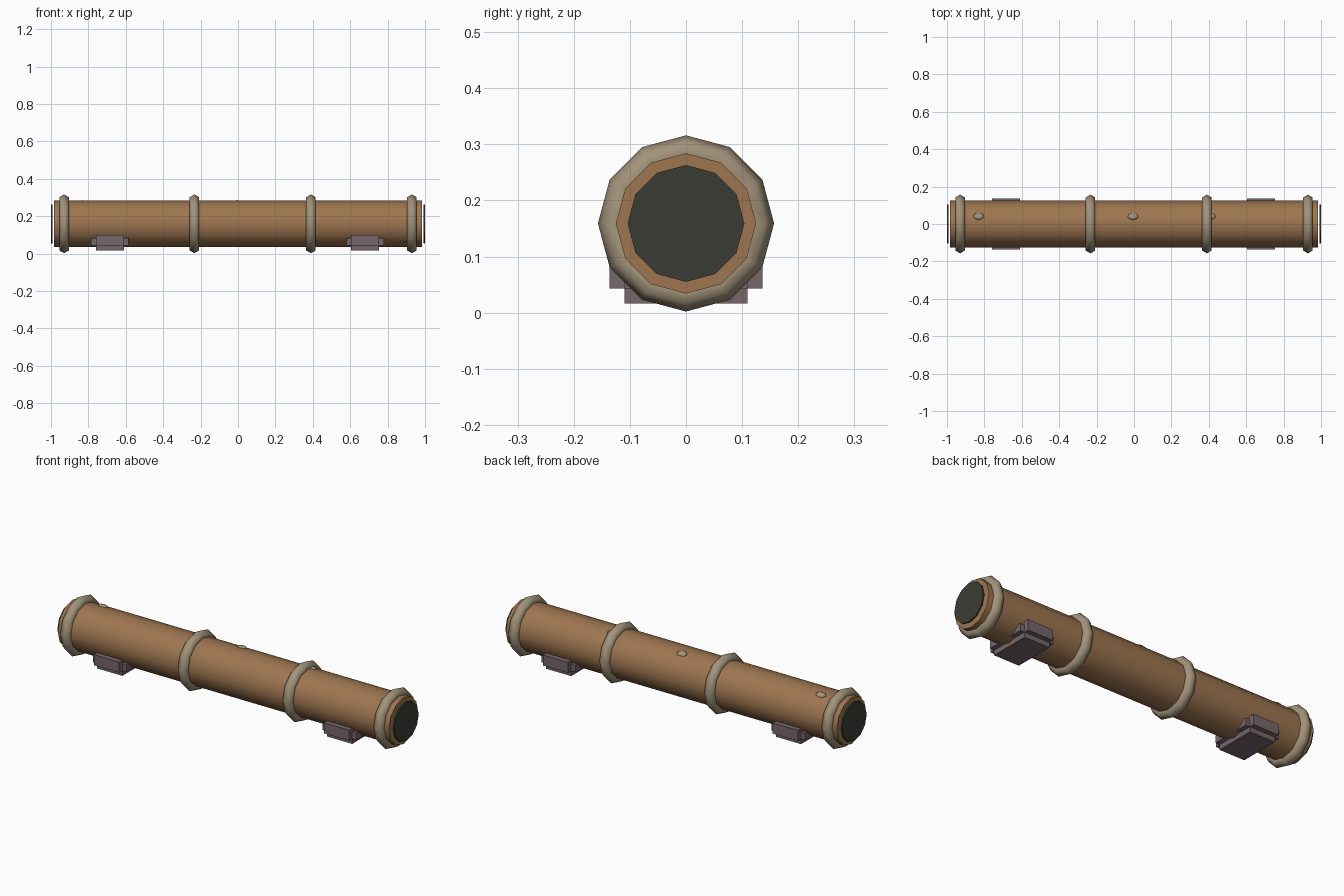
import bpy
import math
from mathutils import Vector

old = bpy.data.objects.get("Cube")
if old:
    bpy.data.objects.remove(old, do_unlink=True)

AXIS_Z = 0.159
ALONG_X = (0, math.pi / 2, 0)


def material(name, rgb):
    mat = bpy.data.materials.new(name)
    mat.use_nodes = True
    mat.diffuse_color = (*rgb, 1)
    mat.node_tree.nodes["Principled BSDF"].inputs["Base Color"].default_value = (*rgb, 1)
    return mat


wood = material("warm brown wood", (0.34, 0.18, 0.08))
tan = material("tan rope", (0.36, 0.29, 0.195))
dark = material("dark end", (0.045, 0.046, 0.036))
stone = material("mauve grey foot", (0.18, 0.135, 0.145))


def finish(name, mat, smooth_angle=None):
    obj = bpy.context.object
    obj.name = name
    obj.data.materials.append(mat)
    bpy.ops.object.transform_apply(location=False, rotation=True, scale=True)
    if smooth_angle:
        bpy.ops.object.shade_smooth_by_angle(angle=math.radians(smooth_angle))
    return obj


def rod(name, x, radius, depth, mat):
    bpy.ops.mesh.primitive_cylinder_add(vertices=12, radius=radius, depth=depth,
                                        location=(x, 0, AXIS_Z), rotation=ALONG_X)
    return finish(name, mat, 40)


def block(name, low, high, mat):
    low, high = Vector(low), Vector(high)
    bpy.ops.mesh.primitive_cube_add(size=1, location=(low + high) / 2)
    bpy.context.object.scale = high - low
    return finish(name, mat)


# Main tube and the thin discs just outside its ends
rod("tube", 0, 0.125, 1.965, wood)
for side, x in (("right", -0.9965), ("left", 0.9965)):
    rod(side + "_end_disc", x, 0.104, 0.007, dark)

# Bands around the tube
for i, x in enumerate((-0.93, -0.233, 0.39, 0.93)):
    bpy.ops.mesh.primitive_torus_add(major_segments=12, minor_segments=6,
                                     major_radius=0.128, minor_radius=0.029,
                                     location=(x, 0, AXIS_Z), rotation=ALONG_X)
    finish(f"band_{i + 1}", tan, 80)

# Small knots on the upper back of the tube
for i, x in enumerate((-0.83, -0.005, 0.408)):
    bpy.ops.mesh.primitive_uv_sphere_add(segments=8, ring_count=6, radius=1,
                                         location=(x, 0.041, 0.273),
                                         rotation=(-math.radians(18), 0, 0))
    bpy.context.object.scale = (0.029, 0.02, 0.011)
    finish(f"knot_{i + 1}", tan, 80)

# Stepped feet: base plate, side lugs and end lugs
for side, x in (("right", -0.685), ("left", 0.68)):
    block(side + "_foot_base", (x - 0.075, -0.11, 0.016), (x + 0.075, 0.11, 0.09), stone)
    block(side + "_foot_side_lugs", (x - 0.075, -0.136, 0.043), (x + 0.075, 0.136, 0.1), stone)
    block(side + "_foot_end_lugs", (x - 0.1, -0.11, 0.043), (x + 0.1, 0.11, 0.082), stone)
